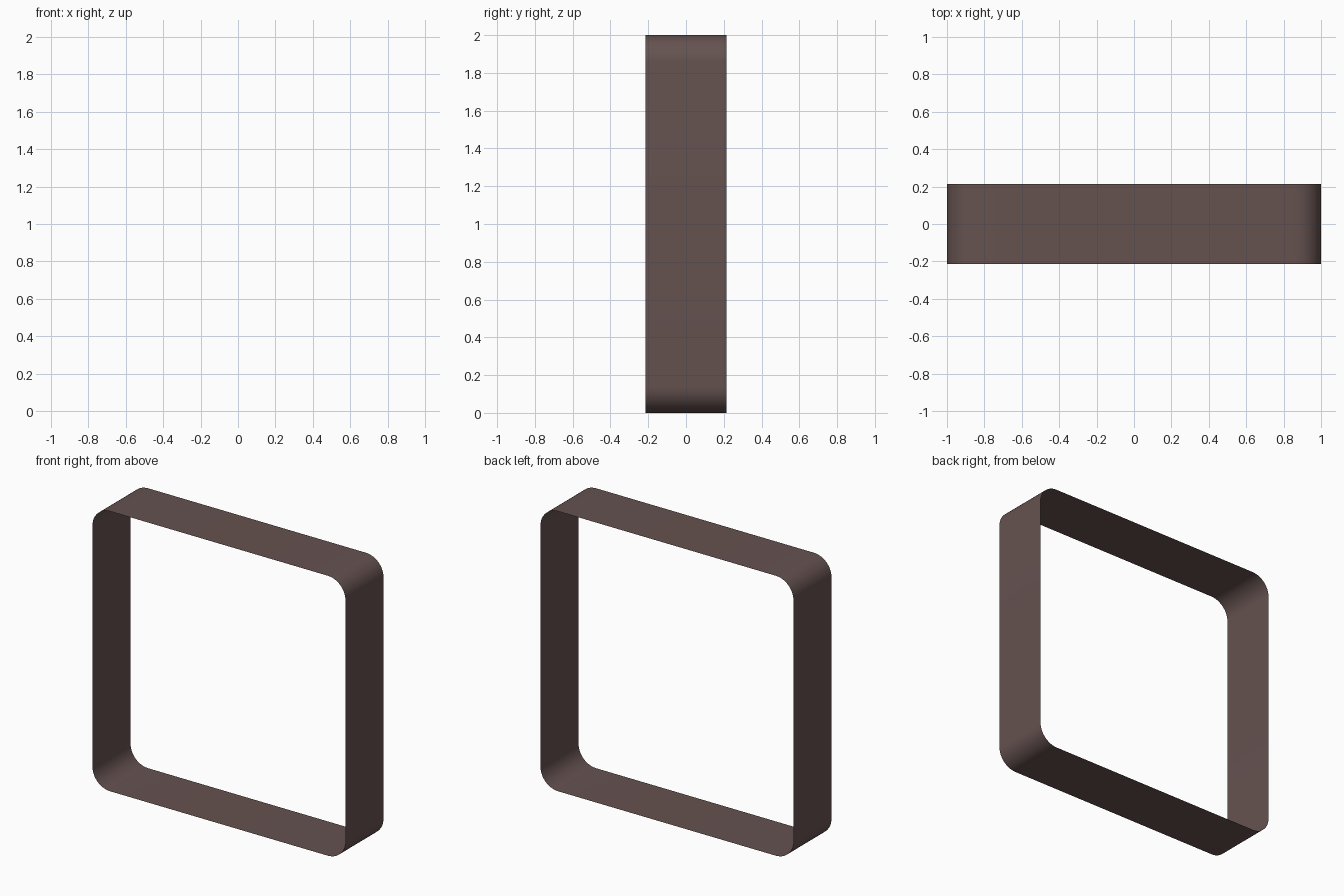
import bpy, bmesh
from math import cos, sin, pi

if "Cube" in bpy.data.objects:
    bpy.data.objects.remove(bpy.data.objects["Cube"])

HALF, DEPTH, RADIUS, SEGS = 1.0, 0.43, 0.14, 12

# Rounded-square outline in the xz plane, counter-clockwise seen from the front
outline = []
for corner, (sx, sz) in enumerate([(1, 1), (-1, 1), (-1, -1), (1, -1)]):
    for i in range(SEGS + 1):
        a = (corner + i / SEGS) * pi / 2
        outline.append((sx * (HALF - RADIUS) + RADIUS * cos(a),
                        HALF + sz * (HALF - RADIUS) + RADIUS * sin(a)))

# Open band: thin sheet swept front to back, no thickness
bm = bmesh.new()
front = [bm.verts.new((x, -DEPTH / 2, z)) for x, z in outline]
back = [bm.verts.new((x, DEPTH / 2, z)) for x, z in outline]
n = len(outline)
for i in range(n):
    j = (i + 1) % n
    face = bm.faces.new((front[i], back[i], back[j], front[j]))
    face.smooth = True
bm.normal_update()
# Make the normals point outward
if bm.faces[:][0].normal.x < 0:
    bmesh.ops.reverse_faces(bm, faces=bm.faces[:])

mesh = bpy.data.meshes.new("frame_band")
bm.to_mesh(mesh)
bm.free()
band = bpy.data.objects.new("frame_band", mesh)
bpy.context.collection.objects.link(band)

# Dark brown finish
mat = bpy.data.materials.new("dark_brown")
mat.diffuse_color = (0.13, 0.085, 0.08, 1)
mat.use_nodes = True
mat.node_tree.nodes["Principled BSDF"].inputs["Base Color"].default_value = mat.diffuse_color
mesh.materials.append(mat)
